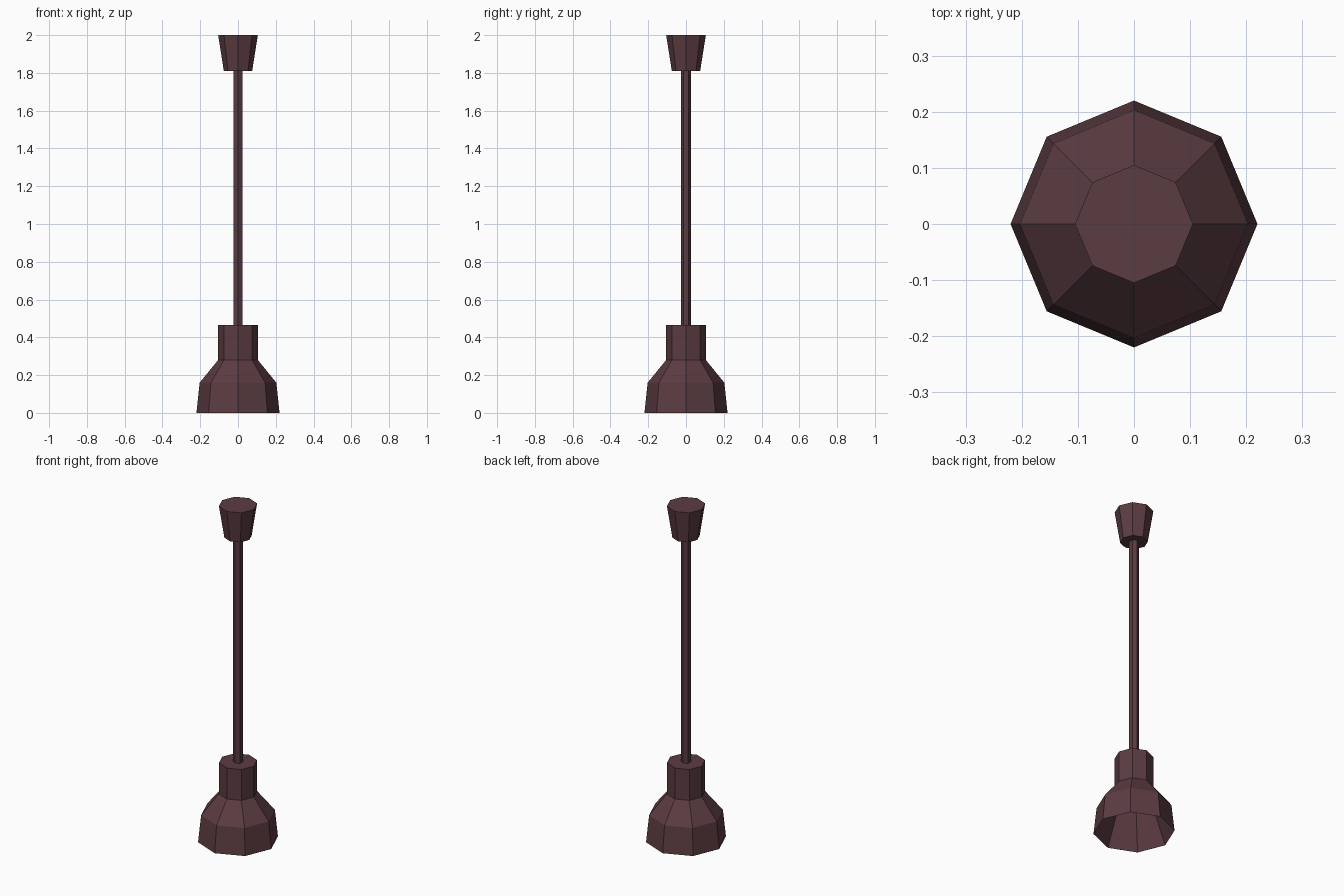
import bpy, bmesh
from math import cos, sin, pi

cube = bpy.data.objects.get("Cube")
if cube:
    bpy.data.objects.remove(cube)

paint = bpy.data.materials.new("dark_plum_metal")
paint.use_nodes = True
colour = (0.105, 0.045, 0.054, 1)
paint.diffuse_color = colour
paint.node_tree.nodes["Principled BSDF"].inputs["Base Color"].default_value = colour


def turned(name, profile, sides, phase=0.0):
    """Flat-sided solid of revolution from (radius, z) rings, capped at both ends."""
    bm = bmesh.new()
    angles = [phase + 2 * pi * i / sides for i in range(sides)]
    rings = [[bm.verts.new((r * cos(a), r * sin(a), z)) for a in angles] for r, z in profile]
    for low, high in zip(rings, rings[1:]):
        for i in range(sides):
            j = (i + 1) % sides
            bm.faces.new((low[i], low[j], high[j], high[i]))
    bm.faces.new(rings[0][::-1])
    bm.faces.new(rings[-1])
    bmesh.ops.recalc_face_normals(bm, faces=bm.faces)
    mesh = bpy.data.meshes.new(name)
    bm.to_mesh(mesh)
    bm.free()
    mesh.materials.append(paint)
    obj = bpy.data.objects.new(name, mesh)
    bpy.context.collection.objects.link(obj)
    return obj


# Ceiling mount, wider at the ceiling
turned("ceiling_mount", [(0.075, 1.81), (0.105, 2.0)], 8)

# Thin six-sided hanging rod
turned("hanging_rod", [(0.027, 0.465), (0.027, 1.81)], 6, pi / 2)

# Lamp shade: hollow conical inside, flared outside, closed socket neck on top
turned("lamp_shade", [(0.105, 0.275), (0.22, 0.0), (0.203, 0.16),
                      (0.105, 0.28), (0.105, 0.465)], 8)
